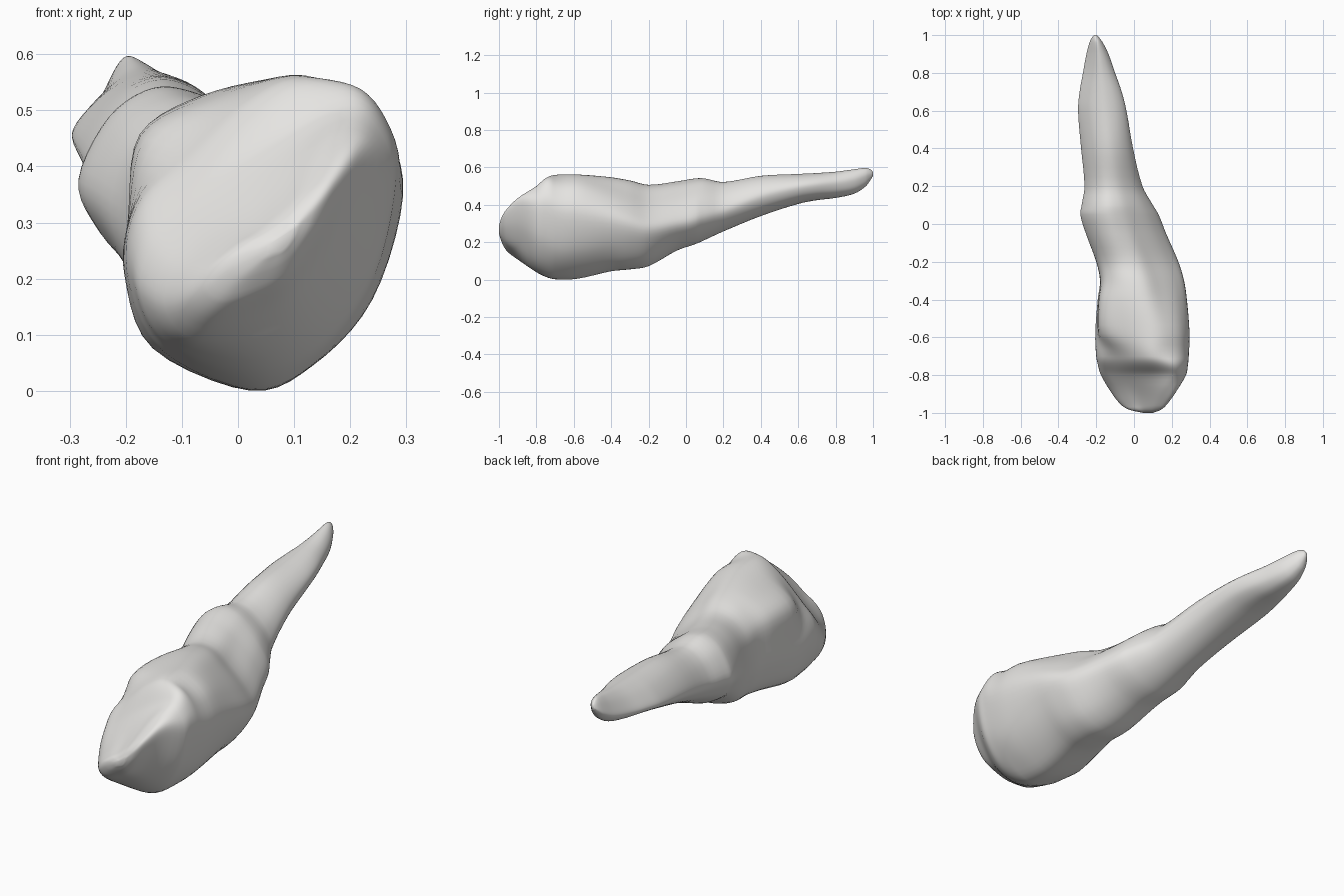
import bpy, bmesh

# Outline along y: (y, x min, x max, z min, z max)
OUTLINE_FRONT = [
    (-1.0, 0.05, 0.10, 0.245, 0.29), (-0.985, -0.02, 0.14, 0.20, 0.335),
    (-0.96, -0.065, 0.17, 0.155, 0.375), (-0.9, -0.115, 0.215, 0.108, 0.435),
    (-0.8, -0.175, 0.275, 0.04, 0.50), (-0.75, -0.19, 0.285, 0.015, 0.543),
    (-0.7, -0.20, 0.29, 0.002, 0.56), (-0.58, -0.205, 0.294, 0.005, 0.562),
    (-0.4, -0.192, 0.28, 0.045, 0.547), (-0.3, -0.18, 0.265, 0.055, 0.53),
    (-0.2, -0.20, 0.235, 0.072, 0.507)]
OUTLINE_BACK = [
    (-0.05, -0.255, 0.17, 0.155, 0.525), (0.05, -0.284, 0.13, 0.19, 0.541),
    (0.1, -0.277, 0.10, 0.212, 0.541), (0.2, -0.262, 0.045, 0.258, 0.522),
    (0.4, -0.28, -0.005, 0.34, 0.555), (0.6, -0.296, -0.04, 0.405, 0.565),
    (0.7, -0.288, -0.065, 0.425, 0.57), (0.8, -0.27, -0.10, 0.437, 0.577),
    (0.9, -0.252, -0.135, 0.46, 0.59), (0.96, -0.236, -0.165, 0.498, 0.597),
    (0.985, -0.224, -0.183, 0.53, 0.59), (1.0, -0.212, -0.196, 0.555, 0.575)]
OUTLINE = OUTLINE_FRONT + OUTLINE_BACK

# Cross-sections, anticlockwise from the right-hand side
NOSE = [(.19, .37), (.18, .40), (.13, .38), (.08, .34), (.03, .30), (-.03, .26),
        (-.08, .21), (-.09, .16), (-.05, .13), (.03, .15), (.10, .19), (.16, .28)]
BROW = [(.275, .38), (.255, .46), (.20, .50), (.10, .455), (.0, .39), (-.10, .31),
        (-.16, .25), (-.175, .17), (-.12, .085), (.03, .04), (.15, .09), (.24, .22)]
CROWN = [(.29, .36), (.265, .47), (.20, .535), (.10, .56), (.0, .51), (-.10, .42),
         (-.18, .33), (-.197, .21), (-.14, .075), (.025, .0), (.14, .05), (.24, .17)]
BODY = [(.295, .34), (.262, .46), (.19, .53), (.09, .56), (-.05, .52), (-.17, .45),
        (-.195, .30), (-.20, .20), (-.15, .07), (.02, .0), (.13, .04), (.24, .16)]
SHOULDER = [(.25, .29), (.205, .37), (.12, .45), (.03, .515), (-.08, .51), (-.165, .44),
            (-.19, .33), (-.18, .22), (-.12, .11), (.02, .065), (.13, .10), (.21, .19)]
WAIST = [(.13, .33), (.08, .42), (.0, .49), (-.07, .53), (-.15, .54), (-.23, .49),
         (-.285, .38), (-.255, .30), (-.20, .245), (-.10, .20), (.0, .21), (.09, .26)]
TAIL = [(-.04, .49), (-.055, .525), (-.10, .555), (-.16, .565), (-.22, .54), (-.27, .495),
        (-.295, .455), (-.275, .43), (-.23, .41), (-.17, .405), (-.11, .415), (-.06, .445)]


def spline(p0, p1, p2, p3, t):
    return 0.5 * (2 * p1 + (p2 - p0) * t + (2 * p0 - 5 * p1 + 4 * p2 - p3) * t * t
                  + (3 * p1 - p0 - 3 * p2 + p3) * t ** 3)


def unit(points):
    """Stretch a section to fill the unit square."""
    xs, zs = zip(*points)
    w, h = max(xs) - min(xs), max(zs) - min(zs)
    return [((x - min(xs)) / w, (z - min(zs)) / h) for x, z in points]


def smooth_loop(points, steps=5):
    n = len(points)
    return unit([tuple(spline(*(points[(i + k) % n][a] for k in (-1, 0, 1, 2)), s / steps)
                       for a in (0, 1)) for i in range(n) for s in range(steps)])


def hermite(rows, i, t):
    """Interpolate number rows keyed by their first value, allowing uneven spacing."""
    last = len(rows) - 1
    p0, p1, p2, p3 = (rows[min(max(i + k, 0), last)] for k in (-1, 0, 1, 2))
    d = p2[0] - p1[0]
    out = [p1[0] + d * t]
    for c in range(1, len(p1)):
        m1 = (p2[c] - p0[c]) / (p2[0] - p0[0]) * d
        m2 = (p3[c] - p1[c]) / (p3[0] - p1[0]) * d
        out.append((2*t**3 - 3*t*t + 1) * p1[c] + (t**3 - 2*t*t + t) * m1
                   + (3*t*t - 2*t**3) * p2[c] + (t**3 - t*t) * m2)
    return out


PLACES = [(-1.1, NOSE), (-0.93, NOSE), (-0.8, BROW), (-0.69, CROWN), (-0.56, BODY),
          (-0.25, SHOULDER), (0.05, WAIST), (0.6, TAIL), (1.1, TAIL)]
KEYS = [[y] + [v for p in smooth_loop(s) for v in p] for y, s in PLACES]


def section_at(y):
    i = max(k for k in range(len(KEYS) - 1) if KEYS[k][0] <= y)
    flat = hermite(KEYS, i, (y - KEYS[i][0]) / (KEYS[i + 1][0] - KEYS[i][0]))[1:]
    return unit(list(zip(flat[::2], flat[1::2])))


# Loft the body as one skin of rings
rows = [hermite(OUTLINE, i, s / 4) for i in range(len(OUTLINE) - 1) for s in range(4)]
rows.append(list(OUTLINE[-1]))
bm = bmesh.new()
rings = []
for y, x0, x1, z0, z1 in rows:
    rings.append([bm.verts.new((x0 + u * (x1 - x0), y, z0 + v * (z1 - z0)))
                  for u, v in section_at(y)])
for a, b in zip(rings, rings[1:]):
    n = len(a)
    for i in range(n):
        j = (i + 1) % n
        bm.faces.new((a[i], a[j], b[j], b[i]))
bm.faces.new(rings[0])
bm.faces.new(rings[-1][::-1])
bmesh.ops.recalc_face_normals(bm, faces=bm.faces)
for f in bm.faces:
    f.smooth = True

mesh = bpy.data.meshes.new("tapered_body")
bm.to_mesh(mesh)
bm.free()
body = bpy.data.objects.new("tapered_body", mesh)
bpy.context.collection.objects.link(body)

# Pale stone colour
pale = bpy.data.materials.new("pale_stone")
pale.diffuse_color = (0.80, 0.79, 0.77, 1)
mesh.materials.append(pale)
